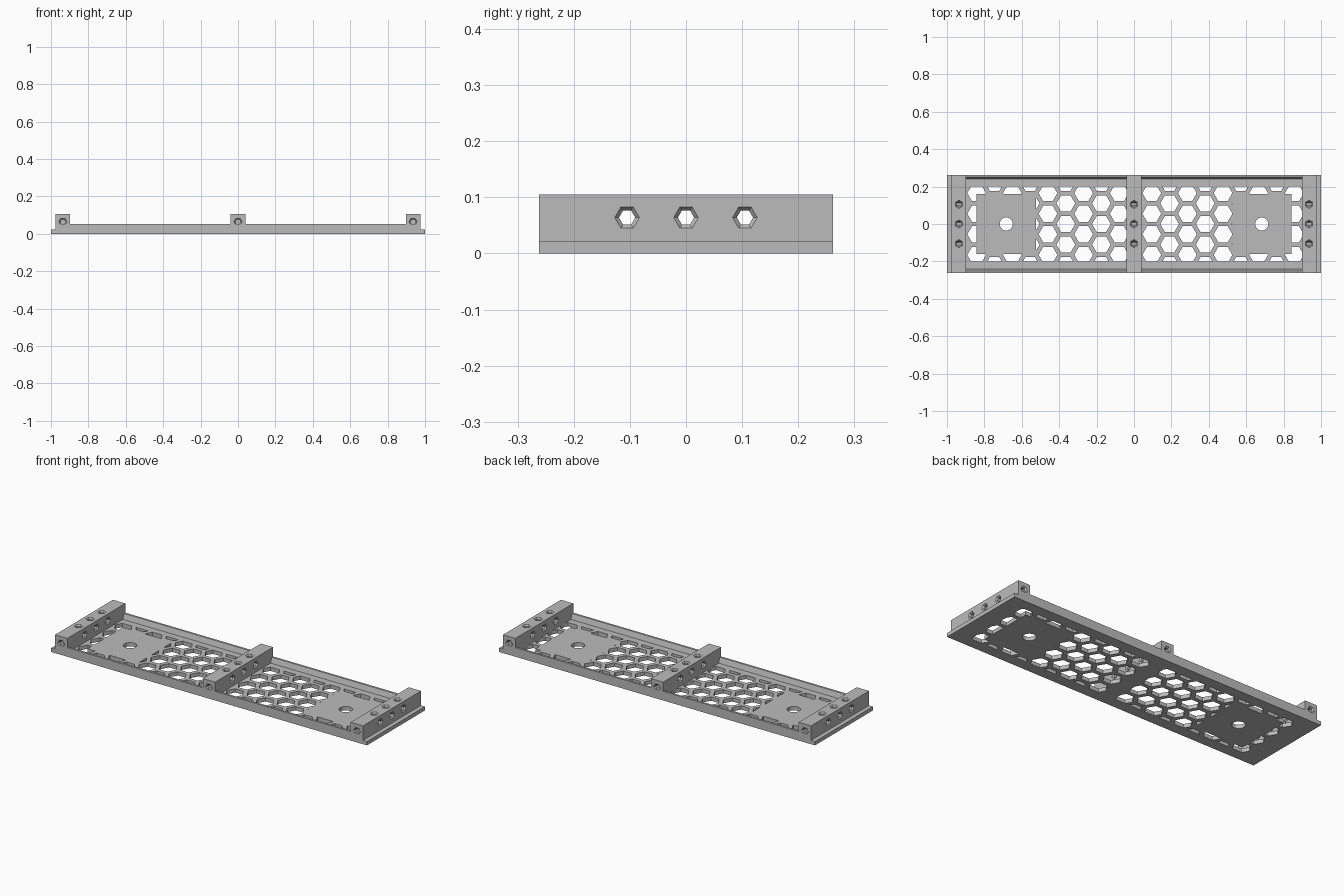
import bpy, bmesh, math
from mathutils import Vector

cube = bpy.data.objects.get("Cube")
if cube:
    bpy.data.objects.remove(cube, do_unlink=True)

grey = bpy.data.materials.new("plain grey")
grey.use_nodes = True
grey.diffuse_color = (0.5, 0.5, 0.5, 1)
grey.node_tree.nodes["Principled BSDF"].inputs["Base Color"].default_value = (0.5, 0.5, 0.5, 1)

X, Y, Z = Vector((1, 0, 0)), Vector((0, 1, 0)), Vector((0, 0, 1))
HALF_Y, PLATE, TOP = 0.262, 0.022, 0.105
BAR_HALF, BAR_X = 0.039, 0.936
PAD_X, PAD_HALF_X, PAD_HALF_Y = 0.683, 0.158, 0.16


def finish(bm, name):
    bmesh.ops.recalc_face_normals(bm, faces=bm.faces[:])
    mesh = bpy.data.meshes.new(name)
    bm.to_mesh(mesh)
    bm.free()
    mesh.materials.append(grey)
    obj = bpy.data.objects.new(name, mesh)
    bpy.context.scene.collection.objects.link(obj)
    return obj


def loft(bm, rings):
    """Closed solid through a list of matching point rings."""
    rows = [[bm.verts.new(p) for p in ring] for ring in rings]
    n = len(rows[0])
    for a, b in zip(rows, rows[1:]):
        for i in range(n):
            j = (i + 1) % n
            bm.faces.new((a[i], a[j], b[j], b[i]))
    bm.faces.new(rows[0])
    bm.faces.new(rows[-1])


def ring(centre, u, v, radius, sides=6):
    angles = [2 * math.pi * i / sides for i in range(sides)]
    return [centre + u * radius * math.cos(a) + v * radius * math.sin(a) for a in angles]


def prism(bm, profile, x0, x1):
    """Extrude a (y, z) profile along x."""
    loft(bm, [[(x, y, z) for y, z in profile] for x in (x0, x1)])


def box(name, x0, x1, y0, y1, z0, z1):
    bm = bmesh.new()
    prism(bm, [(y0, z0), (y1, z0), (y1, z1), (y0, z1)], x0, x1)
    return finish(bm, name)


def cut(obj, bm):
    """Subtract the solids in bm and keep the result as plain mesh."""
    cutter = finish(bm, "cutter")
    cutter.hide_render = True
    mod = obj.modifiers.new("cut", 'BOOLEAN')
    mod.operation, mod.solver, mod.object = 'DIFFERENCE', 'EXACT', cutter
    bpy.context.view_layer.update()
    graph = bpy.context.evaluated_depsgraph_get()
    mesh = bpy.data.meshes.new_from_object(obj.evaluated_get(graph))
    obj.modifiers.clear()
    obj.data = mesh
    bpy.data.objects.remove(cutter, do_unlink=True)


def bore(bm, start, d, u, v, length, through=False):
    """Hexagonal hole with a flared mouth, along direction d."""
    wide, narrow, flare = 0.022, 0.0145, 0.008
    stops = [(-0.005, wide), (0, wide), (flare, narrow)]
    if through:
        stops += [(length - s, r) for s, r in reversed(stops)]
    else:
        stops.append((length, narrow))
    loft(bm, [ring(start + d * s, u, v, r) for s, r in stops])


def honeycomb(bm, x0, x1):
    """Hexagon cells trimmed to the window and around the solid pad."""
    pitch, radius = 0.11, 0.05
    step = pitch * math.sqrt(3) / 2
    for col in range(9):
        for row in range(-2, 3):
            y = (row + (0.5 if col % 2 == 0 else 0)) * pitch
            centre = Vector((x0 + 0.056 + col * step, y, -0.02))
            bm.faces.new([bm.verts.new(p) for p in ring(centre, X, Y, radius)])

    def slice_at(point, normal, trim):
        geom = bm.verts[:] + bm.edges[:] + bm.faces[:]
        bmesh.ops.bisect_plane(bm, geom=geom, dist=1e-5, plane_co=point,
                               plane_no=normal, clear_outer=trim)

    for point, normal in ((X * x0, -X), (X * x1, X), (Y * 0.2, Y), (Y * -0.2, -Y)):
        slice_at(point, normal, True)
    pad = PAD_X if x0 > 0 else -PAD_X
    for side in (-1, 1):
        slice_at(X * (pad + side * PAD_HALF_X), X, False)
        slice_at(Y * side * PAD_HALF_Y, Y, False)
    inside = [f for f in bm.faces
              if abs(f.calc_center_median().x - pad) < PAD_HALF_X
              and abs(f.calc_center_median().y) < PAD_HALF_Y]
    bmesh.ops.delete(bm, geom=inside, context='FACES')
    made = bmesh.ops.extrude_face_region(bm, geom=bm.faces[:])["geom"]
    bmesh.ops.translate(bm, vec=Z * 0.08, verts=[g for g in made if isinstance(g, bmesh.types.BMVert)])


# Base plate with honeycomb windows and a round hole in each pad
plate = box("base_plate", -1, 1, -HALF_Y, HALF_Y, 0, PLATE)
for x0, x1 in ((-BAR_X + BAR_HALF, -BAR_HALF), (BAR_HALF, BAR_X - BAR_HALF)):
    bm = bmesh.new()
    honeycomb(bm, x0, x1)
    cut(plate, bm)
bm = bmesh.new()
for side in (-1, 1):
    loft(bm, [ring(Vector((side * PAD_X, 0, z)), X, Y, 0.035, 32) for z in (-0.05, 0.1)])
cut(plate, bm)

# Side rails with a sloped inner face
for side, name in ((-1, "front_rail"), (1, "back_rail")):
    bm = bmesh.new()
    profile = [(0.24, PLATE), (HALF_Y, PLATE), (HALF_Y, 0.052), (0.25, 0.052)]
    prism(bm, [(side * y, z) for y, z in profile], -0.96, 0.96)
    finish(bm, name)

# Cross bars with hexagonal holes on three axes
for x, name in ((-BAR_X, "right_bar"), (0, "centre_bar"), (BAR_X, "left_bar")):
    bar = box(name, x - BAR_HALF, x + BAR_HALF, -HALF_Y, HALF_Y, PLATE, TOP)
    mid = 0.064
    bm = bmesh.new()
    for y in (-0.105, 0, 0.105):
        bore(bm, Vector((x - BAR_HALF, y, mid)), X, Y, Z, 2 * BAR_HALF, True)
    cut(bar, bm)
    bm = bmesh.new()
    for y in (-0.105, 0, 0.105):
        bore(bm, Vector((x, y, TOP)), -Z, Y, X, TOP - mid)
    cut(bar, bm)
    bm = bmesh.new()
    for side in (-1, 1):
        bore(bm, Vector((x, side * HALF_Y, mid)), Y * -side, X, Z, 0.04)
    cut(bar, bm)
